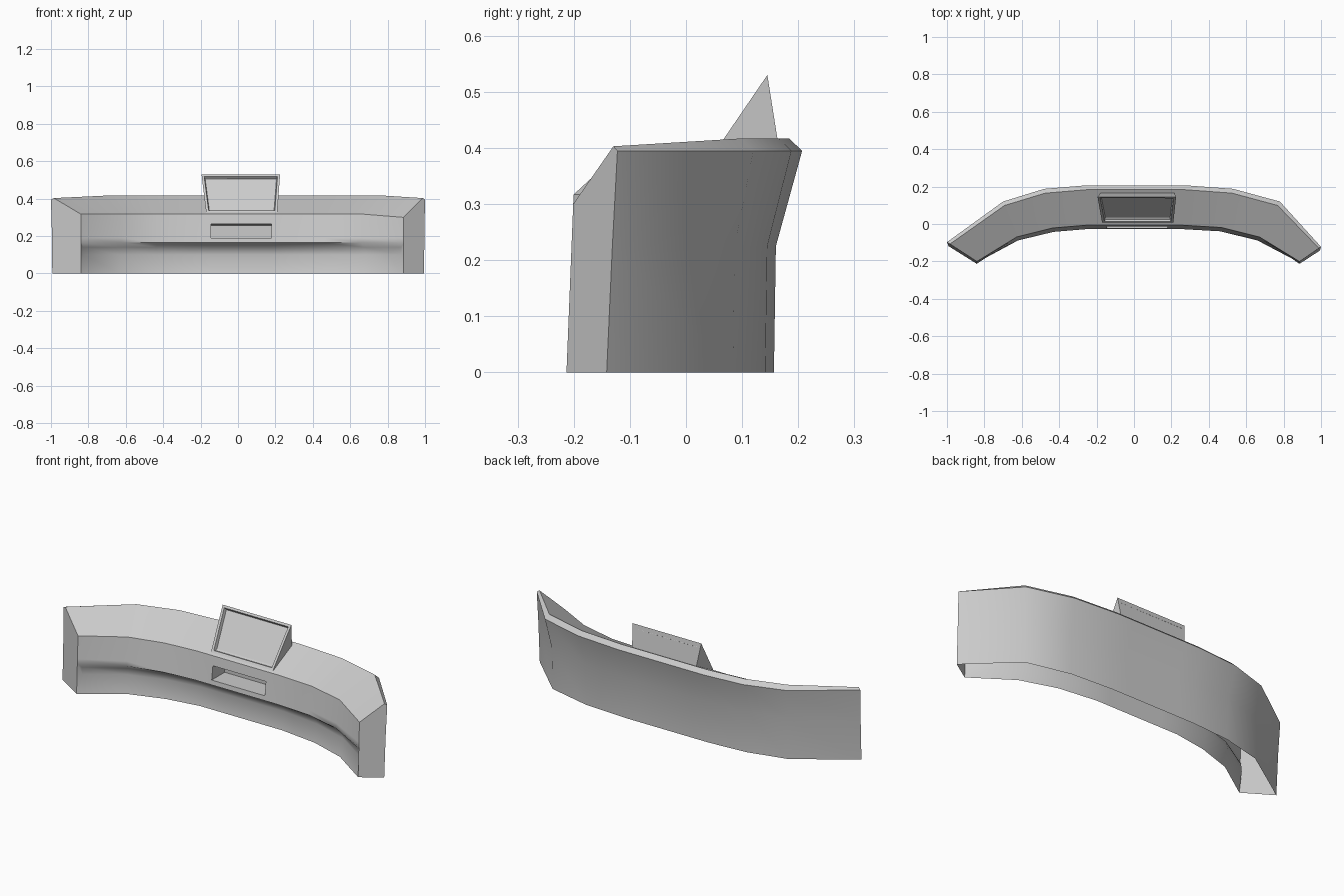
import bpy, bmesh
from mathutils import Vector

if "Cube" in bpy.data.objects:
    bpy.data.objects.remove(bpy.data.objects["Cube"])


def add_object(name, bm, smooth_angle=None):
    bmesh.ops.recalc_face_normals(bm, faces=bm.faces[:])
    mesh = bpy.data.meshes.new(name)
    bm.to_mesh(mesh)
    bm.free()
    ob = bpy.data.objects.new(name, mesh)
    bpy.context.collection.objects.link(ob)
    if smooth_angle:
        bpy.ops.object.select_all(action='DESELECT')
        ob.select_set(True)
        bpy.context.view_layer.objects.active = ob
        bpy.ops.object.shade_smooth_by_angle(angle=smooth_angle)
    return ob


# Plan outlines of the curved console (two extra middle columns frame the slot)
back = [(-1, -.105), (-.7, .12), (-.48, .188), (-.25, .207), (-.145, .207),
        (.18, .207), (.27, .207), (.53, .188), (.78, .12), (1, -.13)]
front = [(-.84, -.205), (-.62, -.088), (-.43, -.042), (-.25, -.027), (-.145, -.027),
         (.18, -.027), (.25, -.027), (.46, -.039), (.66, -.088), (.885, -.205)]
flare = [.03, .14, .19, .2, .2, .2, .2, .19, .16, .03]
toe = [0, .1, .16, .22, .22, .22, .22, .16, .1, 0]


def section(i):
    b, f = Vector(back[i]), Vector(front[i])
    end = i in (0, len(back) - 1)

    def p(t, z):
        x, y = f.lerp(b, t)
        # the end panels lean outwards slightly towards the floor
        return (x, y - (.008 * (1 - z / .2) if end else 0), z)

    top = .403 if end else .417
    lip = .30 if i == 9 else .317
    t = toe[i]
    pts = [p(1 - flare[i] - .015, 0), p(1 - flare[i], .225), p(1, .395), p(.9, top),
           p(0 if end else .09, lip), p(0 if end else .06, .265),
           p(0 if end else .015, .19), p(0, .165),
           p(t * .7 + .05, .14), p(t * .9 + .08, .10), p(t, 0)]
    if end:
        side = .012 if i == 0 else -.012
        pts[8] = (f.x + side, f.y + .02, .14)
        pts[9] = (f.x + side, f.y + .025, .10)
    return pts


# Console shell, open underneath
bm = bmesh.new()
rings = [[bm.verts.new(c) for c in section(i)] for i in range(len(back))]
for i in range(len(rings) - 1):
    a, b = rings[i], rings[i + 1]
    for j in range(len(a) - 1):
        if i == 4 and j == 5:
            continue
        bm.faces.new((a[j], a[j + 1], b[j + 1], b[j]))

# End panels reaching the floor, with the inner return behind the front edge
for r in (rings[0], rings[-1]):
    bm.faces.new(r[:8] + [r[10]])
    bm.faces.new(r[7:])

# Slot pocket in the front panel
rim = [rings[4][5], rings[5][5], rings[5][6], rings[4][6]]
deep = [bm.verts.new((v.co.x, .09, z)) for v, z in zip(rim, (.257, .257, .19, .19))]
for k in range(4):
    n = (k + 1) % 4
    bm.faces.new((rim[k], rim[n], deep[n], deep[k]))
bm.faces.new(deep)
add_object("console_shell", bm, .8)

# Tilted display wedge with recessed screen
bm = bmesh.new()
coords = [(-.17, .005, .325), (.21, .005, .325), (.225, .145, .53), (-.195, .145, .53),
          (-.17, .175, .34), (.21, .175, .34)]
v = [bm.verts.new(c) for c in coords]
screen = bm.faces.new((v[0], v[1], v[2], v[3]))
for ids in ((3, 2, 5, 4), (0, 3, 4), (1, 5, 2), (0, 4, 5, 1)):
    bm.faces.new([v[k] for k in ids])
bmesh.ops.recalc_face_normals(bm, faces=bm.faces[:])
bmesh.ops.inset_region(bm, faces=[screen], thickness=.019)
bmesh.ops.inset_region(bm, faces=[screen], thickness=.007, depth=-.017)
add_object("display", bm)
